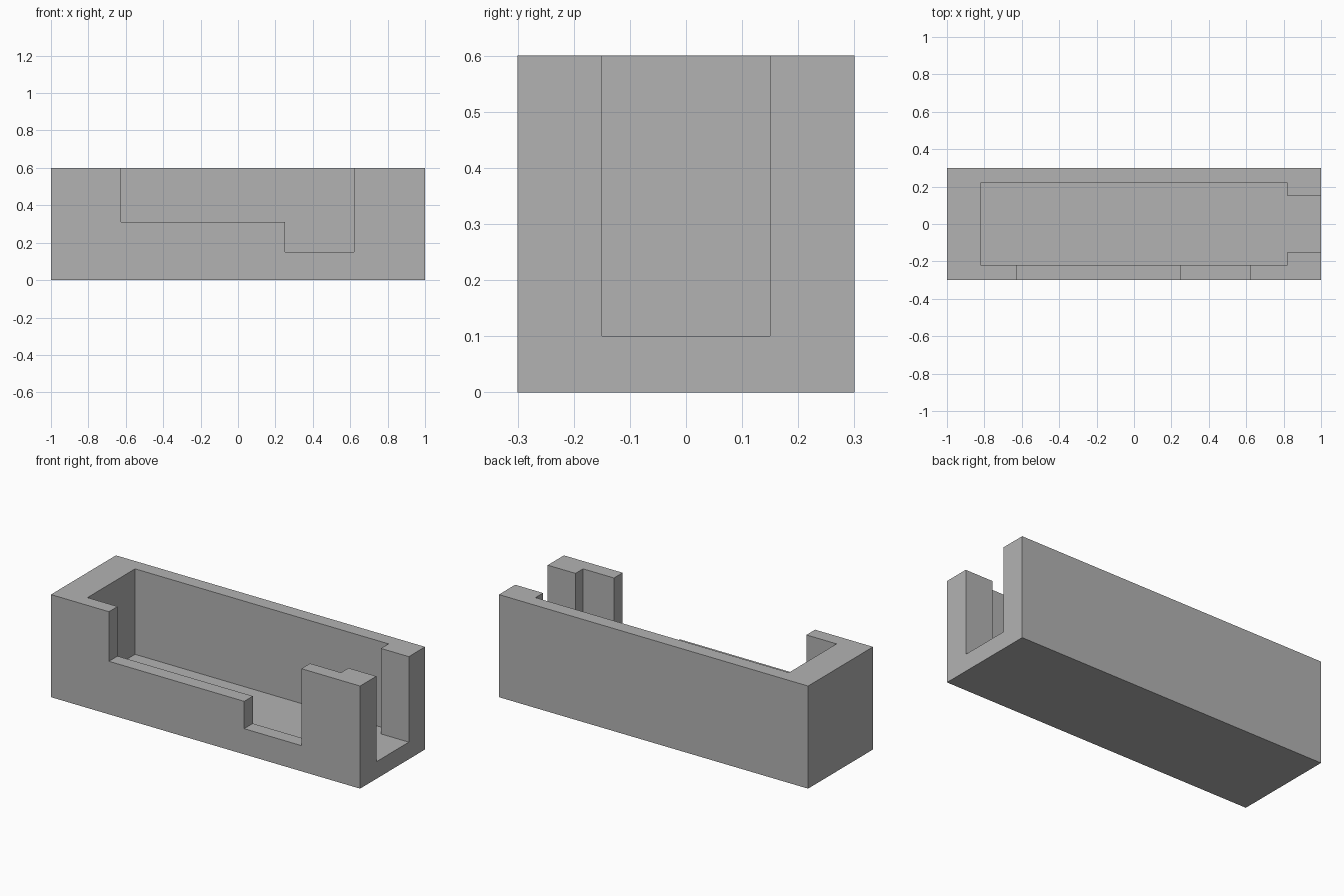
import bpy
import bmesh
from mathutils import Vector

cube = bpy.data.objects.get("Cube")
if cube:
    bpy.data.objects.remove(cube, do_unlink=True)

grey = bpy.data.materials.new("plain grey")
grey.use_nodes = True
colour = (0.45, 0.45, 0.45, 1)
grey.diffuse_color = colour
grey.node_tree.nodes["Principled BSDF"].inputs["Base Color"].default_value = colour


def box(name, low, high):
    """Axis-aligned box between two corners."""
    low, high = Vector(low), Vector(high)
    bm = bmesh.new()
    bmesh.ops.create_cube(bm, size=1)
    bmesh.ops.scale(bm, vec=high - low, verts=bm.verts)
    bmesh.ops.translate(bm, vec=(low + high) / 2, verts=bm.verts)
    mesh = bpy.data.meshes.new(name)
    bm.to_mesh(mesh)
    bm.free()
    obj = bpy.data.objects.new(name, mesh)
    bpy.context.collection.objects.link(obj)
    return obj


# Solid block that becomes the open tray
tray = box("tray", (-1, -0.3, 0), (1, 0.3, 0.6))
tray.data.materials.append(grey)

# Cavity, end slot and the two steps in the front wall
over = 0.8
cutters = [
    box("cavity_cutter", (-0.82, -0.22, 0.1), (0.82, 0.22, over)),
    box("end_slot_cutter", (0.7, -0.15, 0.1), (1.2, 0.15, over)),
    box("high_notch_cutter", (-0.625, -0.5, 0.31), (0.4, -0.1, over)),
    box("low_notch_cutter", (0.25, -0.5, 0.15), (0.62, -0.1, over)),
]
for cutter in cutters:
    cut = tray.modifiers.new(cutter.name, "BOOLEAN")
    cut.operation = "DIFFERENCE"
    cut.solver = "EXACT"
    cut.object = cutter

# Apply the cuts and discard the cutters
bpy.context.view_layer.objects.active = tray
for cutter in cutters:
    bpy.ops.object.modifier_apply(modifier=cutter.name)
    bpy.data.objects.remove(cutter, do_unlink=True)
